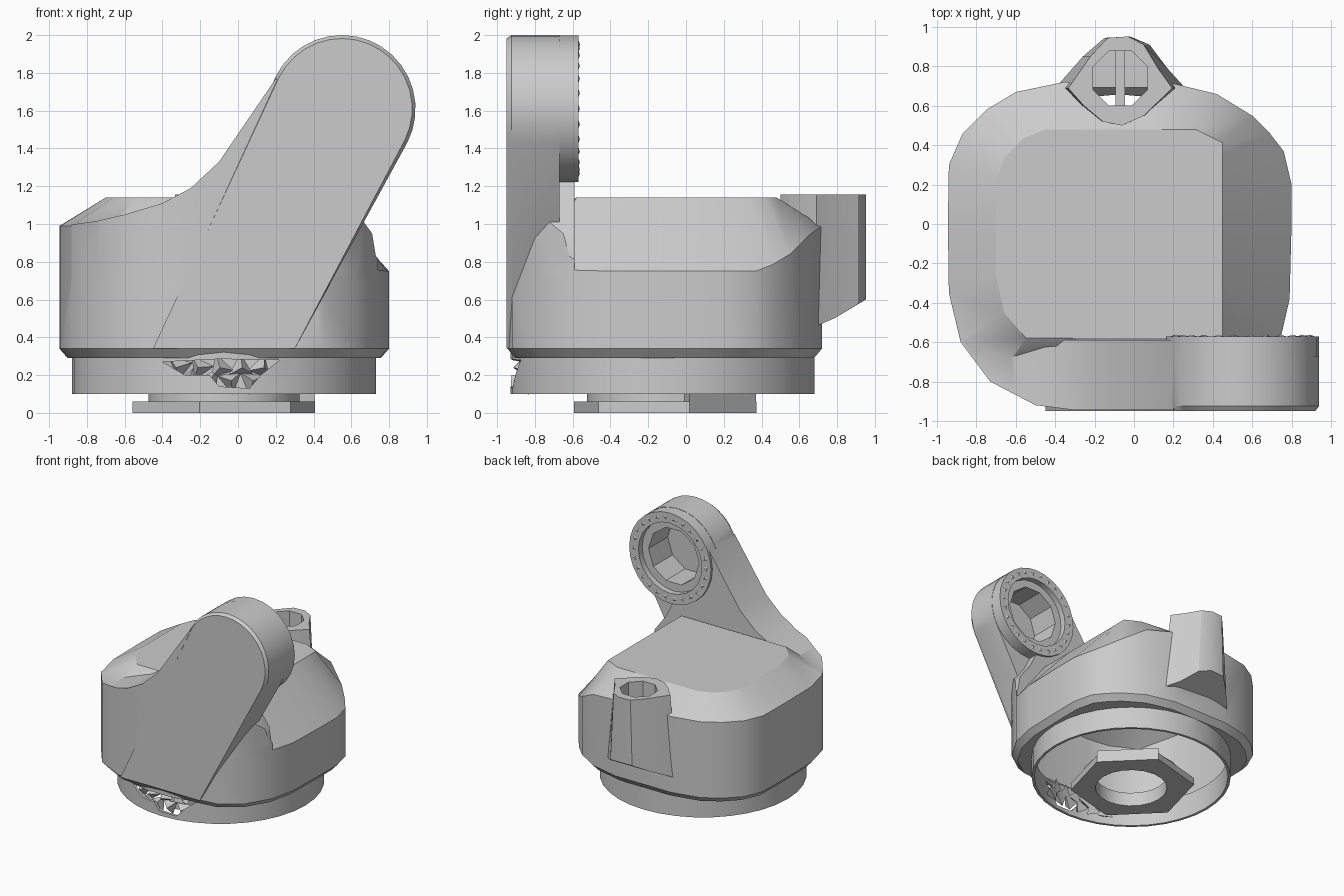
import bpy, bmesh, math
from mathutils import Vector, Matrix

cube = bpy.data.objects.get("Cube")
if cube:
    bpy.data.objects.remove(cube, do_unlink=True)

grey = bpy.data.materials.new("plain grey")
grey.use_nodes = True
grey.diffuse_color = (0.6, 0.6, 0.6, 1)
grey.node_tree.nodes["Principled BSDF"].inputs["Base Color"].default_value = (0.6, 0.6, 0.6, 1)


def make(name, bm):
    bmesh.ops.remove_doubles(bm, verts=bm.verts[:], dist=0.0005)
    bmesh.ops.recalc_face_normals(bm, faces=bm.faces[:])
    mesh = bpy.data.meshes.new(name)
    bm.to_mesh(mesh)
    bm.free()
    mesh.materials.append(grey)
    obj = bpy.data.objects.new(name, mesh)
    bpy.context.collection.objects.link(obj)
    return obj


def loft(name, rings):
    """Closed solid through rings with equal point counts."""
    bm = bmesh.new()
    loops = [[bm.verts.new(p) for p in ring] for ring in rings]
    n = len(loops[0])
    for low, high in zip(loops, loops[1:]):
        for i in range(n):
            j = (i + 1) % n
            bm.faces.new((low[i], low[j], high[j], high[i]))
    bm.faces.new(loops[0][::-1])
    bm.faces.new(loops[-1])
    return make(name, bm)


def prism_z(name, pts, a, b):
    return loft(name, [[(x, y, z) for x, y in pts] for z in (a, b)])


def prism_y(name, pts, a, b):
    return loft(name, [[(x, y, z) for x, z in pts] for y in (a, b)])


def circle(cx, cy, r, n, start=0.0, sweep=360.0):
    step = sweep / n if sweep == 360 else sweep / (n - 1)
    angles = [math.radians(start + step * i) for i in range(n)]
    return [(cx + r * math.cos(t), cy + r * math.sin(t)) for t in angles]


def select(obj):
    bpy.ops.object.select_all(action="DESELECT")
    bpy.context.view_layer.objects.active = obj
    obj.select_set(True)


def boolean(target, tool, op):
    mod = target.modifiers.new(op, "BOOLEAN")
    mod.operation, mod.object, mod.solver = op, tool, "EXACT"
    select(target)
    bpy.ops.object.modifier_apply(modifier=mod.name)
    bpy.data.objects.remove(tool, do_unlink=True)


def finish(obj):
    select(obj)
    bpy.ops.object.shade_smooth_by_angle(angle=math.radians(30))


def clamp(v, a, b):
    return max(a, min(b, v))


CX, CY = -0.075, -0.125      # axis of the lower ring
BX, BZ = 0.55, 1.61          # axis of the upper joint
EX, EY = -0.07, 0.74         # axis of the rear ear

# Rounded footprint of the housing
outline = [(0.8, 0), (0.8, 0.2), (0.76, 0.37), (0.69, 0.46), (0.6, 0.55), (0.42, 0.66),
           (0.17, 0.72), (-0.36, 0.72), (-0.6, 0.67), (-0.75, 0.58), (-0.87, 0.46), (-0.94, 0.3),
           (-0.945, 0), (-0.94, -0.35), (-0.88, -0.6), (-0.73, -0.8), (-0.5, -0.92),
           (-0.3, -0.945), (0.25, -0.945), (0.45, -0.92), (0.62, -0.8), (0.74, -0.6),
           (0.79, -0.38)]


def rim(x, y):
    if y < -0.62:
        return 0.92 if x < 0.4 else 0.75
    return 0.99 - 0.24 * clamp((x - 0.35) / 0.4, 0, 1)


def body(name, scale, base, drop):
    """Chamfered base, upright walls and sloping shoulders."""
    def ring(s, height):
        return [(CX + (x - CX) * s, CY + (y - CY) * s, height(x, y)) for x, y in outline]
    return loft(name, [
        ring(scale * 0.95, lambda x, y: base),
        ring(scale, lambda x, y: base + 0.05),
        ring(scale, lambda x, y: rim(x, y) - drop),
        [(clamp(x * 0.75, -0.7, 0.45), clamp(y * 0.75, -0.58, 0.48), 1.14 - drop)
         for x, y in outline]])


housing = body("housing", 1.0, 0.29, 0.0)

# Front web sweeping up from the housing into the arm
web = prism_y("web", [(-0.97, 0.7), (-0.97, 0.985), (-0.75, 1.015), (-0.6, 1.05), (-0.4, 1.11),
                      (-0.25, 1.19), (-0.1, 1.33), (0.05, 1.55), (0.2, 1.77), (0.4, 1.5),
                      (0.6, 1.1), (0.71, 0.95), (0.73, 0.83), (0.8, 0.75), (0.8, 0.7)],
              -0.96, -0.59)
boolean(web, prism_z("web_trim", outline, 0.5, 1.9), "INTERSECT")
boolean(housing, web, "UNION")


# Leaning arm plate with an eased front edge, and the round joint at its end
def arm_ring(r, y):
    pts = [(-0.45, 0.34), (0.3, 0.34)] + circle(BX, BZ, r, 18, -27, 180)
    return [(x, y, z) for x, z in pts]


boolean(housing, loft("arm", [arm_ring(0.372, -0.95), arm_ring(0.39, -0.925),
                              arm_ring(0.39, -0.67)]), "UNION")
boolean(housing, prism_y("joint", circle(BX, BZ, 0.388, 28), -0.9, -0.57), "UNION")

# Rear ear, flared at the foot, with sloping underside
ear = [(0.26, 0.69), (0.17, 0.79), (0.08, 0.91), (-0.02, 0.952), (-0.15, 0.945), (-0.26, 0.85),
       (-0.4, 0.69), (-0.3, 0.6), (-0.18, 0.52), (-0.06, 0.5), (0.08, 0.55)]
boolean(housing, loft("ear", [
    [(x, y, 0.46 + 0.14 * clamp((y - 0.72) / 0.23, 0, 1)) for x, y in ear],
    [(EX + (x - EX) * 0.8, y, 1.155) for x, y in ear]]), "UNION")

# Lower ring, then the hollow inside the shell
boolean(housing, prism_z("ring", circle(CX, CY, 0.805, 36), 0.1, 0.4), "UNION")
boolean(housing, body("cavity", 0.967, 0.31, 0.035), "DIFFERENCE")
boolean(housing, prism_z("ring_bore", circle(CX, CY, 0.783, 36), 0.05, 0.45), "DIFFERENCE")

# Ragged opening in the front of the ring
boolean(housing, prism_y("opening", [(-0.4, 0.27), (-0.28, 0.2), (-0.15, 0.2), (-0.1, 0.14),
                                     (0.06, 0.13), (0.12, 0.2), (0.22, 0.28), (-0.1, 0.285)],
                         -1.1, -0.7), "DIFFERENCE")

# Ear hole, joint counterbore and bore
boolean(housing, prism_z("ear_hole", circle(EX, EY, 0.15, 8, 22.5), 0.64, 1.3), "DIFFERENCE")
boolean(housing, prism_y("counterbore", circle(BX, BZ, 0.3, 24), -0.62, -0.4), "DIFFERENCE")
boolean(housing, prism_y("bore", circle(BX, BZ, 0.24, 10), -0.88, -0.4), "DIFFERENCE")
finish(housing)

# Bar across the ear hole
prism_z("ear_bar", [(EX - 0.025, 0.59), (EX + 0.025, 0.59), (EX + 0.025, 0.89), (EX - 0.025, 0.89)],
        0.7, 0.8)

# Six sided flange with a low neck, a raised side and a round hole
flange = prism_z("flange", circle(CX, CY + 0.015, 0.5, 6, 15), 0, 0.06)
boolean(flange, prism_z("neck", circle(CX, CY, 0.4, 20), 0.03, 0.12), "UNION")
raised_side = circle(CX, CY + 0.015, 0.498, 2, 15, 60) + circle(CX, CY + 0.015, 0.38, 2, 75, -60)
boolean(flange, prism_z("raised_side", raised_side, 0.03, 0.105), "UNION")
boolean(flange, prism_z("flange_hole", circle(CX, CY, 0.29, 20), -0.1, 0.4), "DIFFERENCE")
finish(flange)


def teeth(name, spots, size, height):
    """Small three sided points, each given as position and direction."""
    bm = bmesh.new()
    for i, (pos, direction) in enumerate(spots):
        turn = Vector(direction).to_track_quat("Z", "Y").to_matrix().to_4x4()
        spin = Matrix.Rotation(i * 0.9, 4, "Z")
        bmesh.ops.create_cone(bm, cap_ends=True, segments=3, radius1=size, radius2=0,
                              depth=height, matrix=Matrix.Translation(pos) @ turn @ spin)
    return make(name, bm)


# Teeth around the joint face and behind the ring opening
teeth("joint_teeth", [((x, -0.568, z), (0, 1, 0)) for x, z in circle(BX, BZ, 0.343, 26)],
      0.038, 0.012)
teeth("opening_teeth",
      [((x, y, 0.17 + 0.07 * (i % 2)), (x - CX, y - CY, 0))
       for i, (x, y) in enumerate(circle(CX, CY, 0.755, 11, -113, 43))], 0.075, 0.07)
